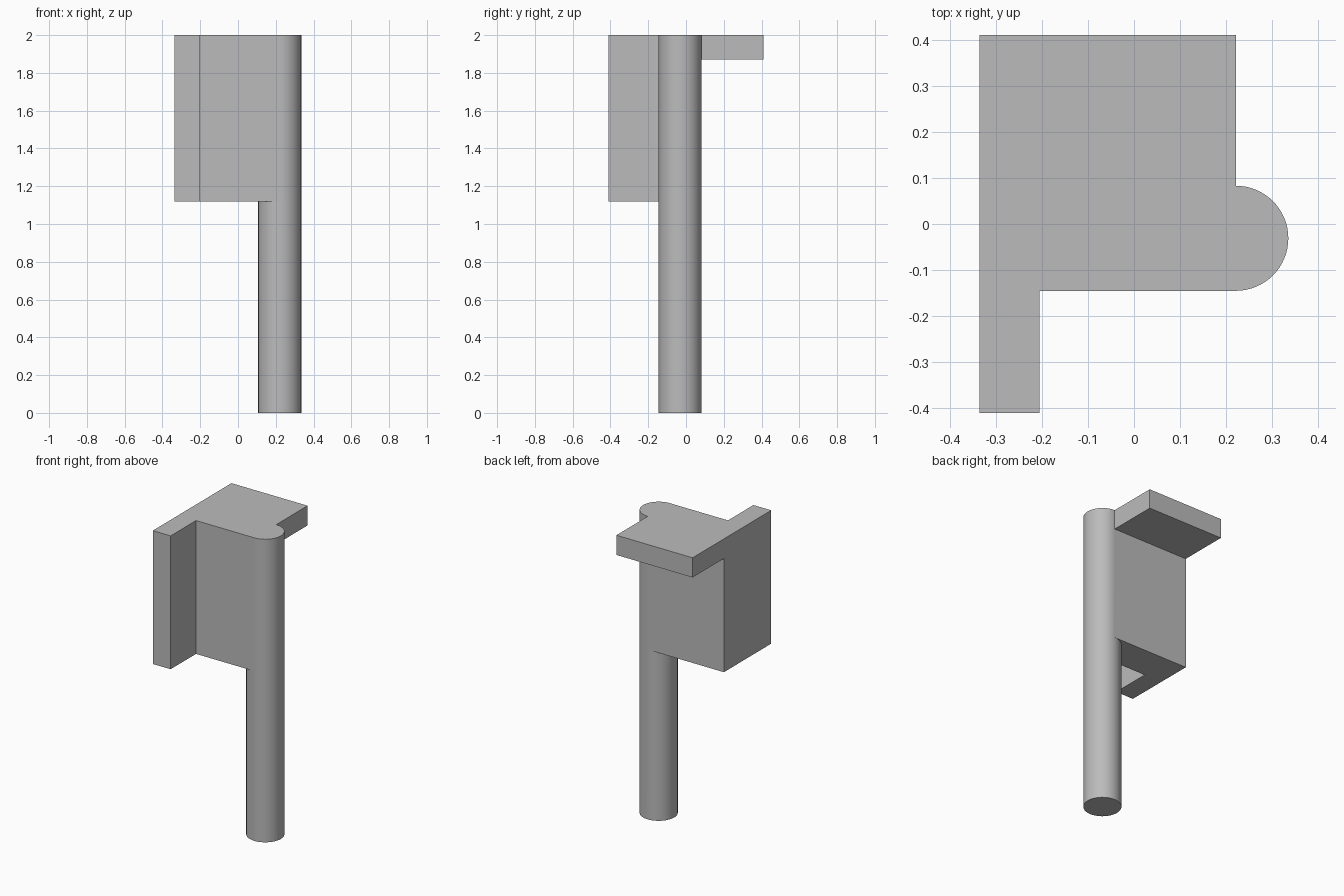
import bpy
import bmesh
from math import sin, cos, pi, radians

cube = bpy.data.objects.get("Cube")
if cube:
    bpy.data.objects.remove(cube, do_unlink=True)

# Main sizes
CX, CY, R = 0.221, -0.031, 0.114
LEFT, FLANGE_X, FRONT, BACK = -0.335, -0.205, -0.41, 0.41
BODY_Z, SHELF_Z, TOP = 1.12, 1.87, 2.0
STEPS = 32

grey = bpy.data.materials.new("plain grey")
grey.use_nodes = True
grey.diffuse_color = (0.5, 0.5, 0.5, 1)
grey.node_tree.nodes["Principled BSDF"].inputs["Base Color"].default_value = (0.5, 0.5, 0.5, 1)

bm = bmesh.new()


def arc(start, first, last):
    """Points on the post's circle, counted in steps from an angle."""
    return [(CX + R * cos(start + pi * i / STEPS), CY + R * sin(start + pi * i / STEPS))
            for i in range(first, last)]


def ring(points, z):
    return [bm.verts.new((x, y, z)) for x, y in points]


def walls(low, high):
    n = len(low)
    return [bm.faces.new((low[i], low[(i + 1) % n], high[(i + 1) % n], high[i])) for i in range(n)]


# Outline of the angled bracket, rounded where it wraps the post
round_end = arc(-pi / 2, 0, STEPS + 1)
corners = [(LEFT, CY + R), (LEFT, FRONT), (FLANGE_X, FRONT), (FLANGE_X, CY - R)]
outline = round_end + corners
low, mid, high = (ring(outline, z) for z in (BODY_Z, SHELF_Z, TOP))
walls(low, mid)
band = walls(mid, high)
bm.faces.new(high)

# Post below the bracket shares the rounded end's edge
inner = ring(arc(pi / 2, 1, STEPS), BODY_Z)
post_top = low[:STEPS + 1] + inner
post_foot = ring(arc(-pi / 2, 0, 2 * STEPS), 0)
walls(post_foot, post_top)
bm.faces.new(post_foot[::-1])

# Underside of the bracket around the post
bm.faces.new((low[STEPS:] + [low[0]] + inner[::-1])[::-1])

# Shelf pulled back from the top strip of the rear wall
shelf = bmesh.ops.extrude_face_region(bm, geom=[band[STEPS]])
moved = [g for g in shelf["geom"] if isinstance(g, bmesh.types.BMVert)]
bmesh.ops.translate(bm, verts=moved, vec=(0, BACK - CY - R, 0))
if band[STEPS].is_valid:
    bm.faces.remove(band[STEPS])

# Merge flat strips, then smooth only the curved faces
bmesh.ops.recalc_face_normals(bm, faces=bm.faces)
bmesh.ops.dissolve_limit(bm, angle_limit=radians(1), verts=bm.verts, edges=bm.edges)
bm.normal_update()
for face in bm.faces:
    face.smooth = max(abs(c) for c in face.normal) < 0.9995

mesh = bpy.data.meshes.new("post_with_bracket")
bm.to_mesh(mesh)
bm.free()
mesh.materials.append(grey)
bpy.context.collection.objects.link(bpy.data.objects.new("post_with_bracket", mesh))
